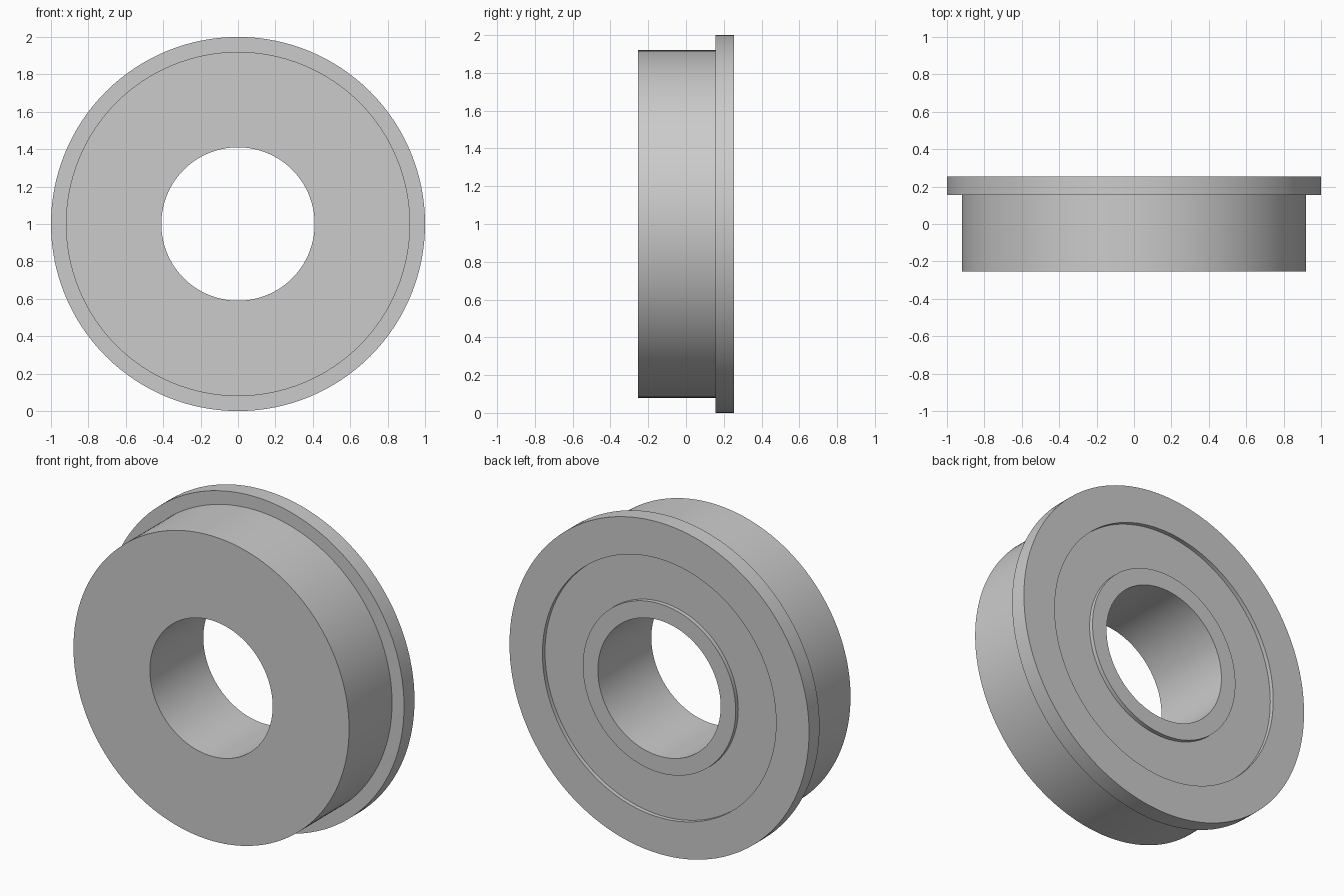
import bpy
import bmesh
import math
from mathutils import Matrix, Vector

cube = bpy.data.objects.get("Cube")
if cube:
    bpy.data.objects.remove(cube, do_unlink=True)

SEGMENTS = 128
BORE, INNER_RING, OUTER_RING, BODY, FLANGE = 0.41, 0.51, 0.78, 0.92, 1.0
FRONT, FLANGE_FRONT, BACK = -0.255, 0.155, 0.255
RECESS = BACK - 0.025

# Plain steel
steel = bpy.data.materials.new("plain grey steel")
steel.use_nodes = True
grey = (0.6, 0.6, 0.6, 1)
steel.diffuse_color = grey
steel.node_tree.nodes["Principled BSDF"].inputs["Base Color"].default_value = grey

# Closed cross-section as (radius, y): bore, body, flange, recessed back shield
profile = [
    (BORE, FRONT), (BODY, FRONT), (BODY, FLANGE_FRONT),
    (FLANGE, FLANGE_FRONT), (FLANGE, BACK), (OUTER_RING, BACK),
    (OUTER_RING, RECESS), (INNER_RING, RECESS), (INNER_RING, BACK),
    (BORE, BACK),
]


def lathe(name, section, material):
    """Revolve a closed section around the y axis, centred at height 1."""
    bm = bmesh.new()
    rings = []
    for i in range(SEGMENTS):
        turn = Matrix.Rotation(math.tau * i / SEGMENTS, 3, 'Y')
        rings.append([bm.verts.new(turn @ Vector((r, y, 0)) + Vector((0, 0, 1)))
                      for r, y in section])
    for i, ring in enumerate(rings):
        following = rings[(i + 1) % SEGMENTS]
        for j in range(len(section)):
            k = (j + 1) % len(section)
            bm.faces.new((ring[j], ring[k], following[k], following[j]))
    bmesh.ops.recalc_face_normals(bm, faces=bm.faces)
    mesh = bpy.data.meshes.new(name)
    bm.to_mesh(mesh)
    bm.free()
    mesh.materials.append(material)
    obj = bpy.data.objects.new(name, mesh)
    bpy.context.collection.objects.link(obj)
    return obj


bearing = lathe("flanged_bearing", profile, steel)
bpy.ops.object.select_all(action='DESELECT')
bearing.select_set(True)
bpy.context.view_layer.objects.active = bearing
bpy.ops.object.shade_smooth_by_angle(angle=math.radians(30))
